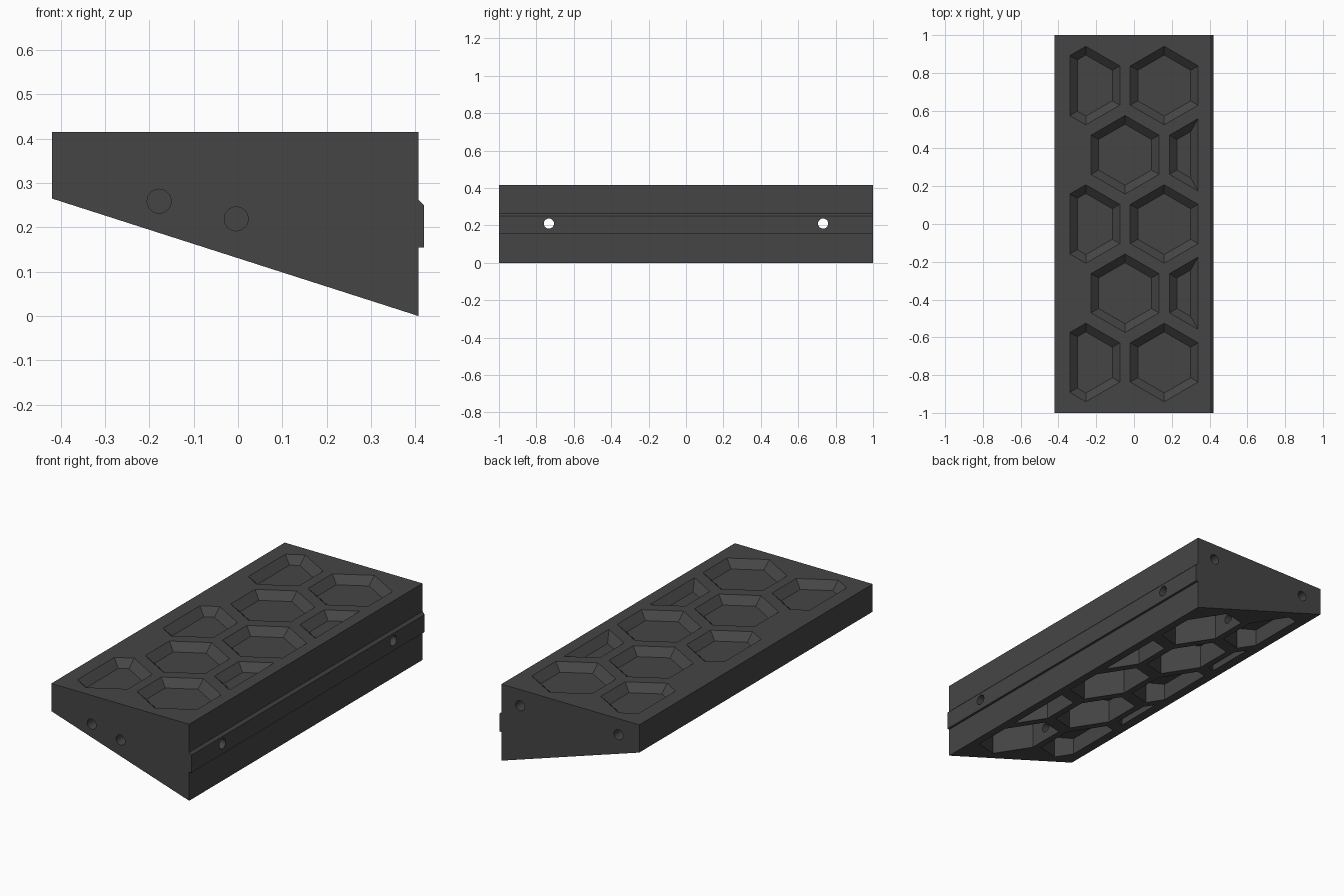
import bpy, bmesh, math
from mathutils import Vector, Matrix

if "Cube" in bpy.data.objects:
    bpy.data.objects.remove(bpy.data.objects["Cube"])

TOP = 0.415        # height of the upper deck
APO = 0.18         # apothem of a hexagonal pocket
LIMIT = 0.34       # pockets are cut off at this x
FLOOR, CEILING = 0.375, 0.33

mat = bpy.data.materials.new("dark_grey")
mat.diffuse_color = (0.06, 0.06, 0.06, 1)
mat.use_nodes = True
mat.node_tree.nodes["Principled BSDF"].inputs["Base Color"].default_value = mat.diffuse_color


def new_object(name, bm):
    bmesh.ops.recalc_face_normals(bm, faces=bm.faces)
    me = bpy.data.meshes.new(name)
    bm.to_mesh(me)
    bm.free()
    me.materials.append(mat)
    ob = bpy.data.objects.new(name, me)
    bpy.context.collection.objects.link(ob)
    return ob


def clip(poly, n, d):
    """Keep the part of a convex polygon where p.n <= d."""
    out = []
    for i, a in enumerate(poly):
        b = poly[(i + 1) % len(poly)]
        da, db = a.dot(n) - d, b.dot(n) - d
        if da <= 1e-6:
            out.append(a)
        if (da < -1e-6 and db > 1e-6) or (da > 1e-6 and db < -1e-6):
            out.append(a.lerp(b, da / (da - db)))
    return out


def pocket_outline(cx, cy, inset):
    """Hexagon clipped at the side limits, with every edge moved in."""
    poly = [Vector((cx + x, cy + y)) for x, y in ((-1, -1), (1, -1), (1, 1), (-1, 1))]
    for k in range(6):
        n = Vector((math.cos(k * math.pi / 3), math.sin(k * math.pi / 3)))
        poly = clip(poly, n, n.dot(Vector((cx, cy))) + APO - inset)
    for s in (-1, 1):
        poly = clip(poly, Vector((s, 0)), LIMIT - inset)
    return poly


def add_hull(bm, rings):
    """Closed solid between outlines given as (outline, z)."""
    part = bmesh.new()
    for poly, z in rings:
        for p in poly:
            part.verts.new((p.x, p.y, z))
    bmesh.ops.remove_doubles(part, verts=part.verts, dist=1e-4)
    bmesh.ops.convex_hull(part, input=part.verts)
    bmesh.ops.delete(part, geom=[v for v in part.verts if not v.link_faces], context='VERTS')
    bmesh.ops.dissolve_limit(part, angle_limit=0.01, verts=part.verts, edges=part.edges)
    bmesh.ops.recalc_face_normals(part, faces=part.faces)
    me = bpy.data.meshes.new("temp")
    part.to_mesh(me)
    part.free()
    bm.from_mesh(me)
    bpy.data.meshes.remove(me)


def add_hole(bm, centre, axis, length, radius=0.027):
    rot = Vector(axis).to_track_quat('Z', 'Y').to_matrix().to_4x4()
    bmesh.ops.create_cone(bm, cap_ends=True, segments=32, radius1=radius, radius2=radius,
                          depth=length, matrix=Matrix.Translation(centre) @ rot)


# Wedge body with a ridge along its tall side
profile = [(-0.42, TOP), (-0.42, 0.265), (0.407, 0), (0.407, 0.155), (0.42, 0.155),
           (0.42, 0.25), (0.407, 0.263), (0.407, TOP)]
bm = bmesh.new()
face = bm.faces.new([bm.verts.new((x, -1, z)) for x, z in profile])
ext = bmesh.ops.extrude_face_region(bm, geom=[face])
bmesh.ops.translate(bm, vec=(0, 2, 0),
                    verts=[g for g in ext["geom"] if isinstance(g, bmesh.types.BMVert)])
body = new_object("wedge_body", bm)

# Staggered pocket layout
centres = []
for row in range(-2, 3):
    xs = (0.16, -0.255) if row % 2 == 0 else (0.3675, -0.0475, -0.4625)
    centres += [(x, row * 0.3665) for x in xs]

# Shallow tapered pockets on top, deep straight pockets underneath
upper, lower = bmesh.new(), bmesh.new()
depth = TOP - FLOOR
for cx, cy in centres:
    if cx > -0.4:
        add_hull(upper, [(pocket_outline(cx, cy, -0.01), TOP + 0.01),
                         (pocket_outline(cx, cy, depth), FLOOR)])
    outline = pocket_outline(cx, cy, 0)
    add_hull(lower, [(outline, -0.1), (outline, CEILING)])

# Through holes from the ridge, blind holes in both ends
holes = bmesh.new()
for y in (-0.733, 0.733):
    add_hole(holes, (0, y, 0.21), (1, 0, 0), 1.0)
for x, z in ((-0.178, 0.259), (-0.004, 0.219)):
    add_hole(holes, (x, -1, z), (0, 1, 0), 0.14)
for x in (-0.295, 0.295):
    add_hole(holes, (x, 1, 0.328), (0, 1, 0), 0.14)

cutters = [new_object("upper_pocket_cutter", upper),
           new_object("lower_pocket_cutter", lower),
           new_object("hole_cutter", holes)]
for c in cutters:
    c.hide_render = True
    mod = body.modifiers.new(c.name, 'BOOLEAN')
    mod.operation = 'DIFFERENCE'
    mod.solver = 'EXACT'
    mod.object = c

# Bake the cuts and drop the cutters
dg = bpy.context.evaluated_depsgraph_get()
result = bpy.data.meshes.new_from_object(body.evaluated_get(dg))
body.modifiers.clear()
body.data = result
for c in cutters:
    bpy.data.objects.remove(c)
bpy.context.view_layer.objects.active = body
body.select_set(True)
bpy.ops.object.shade_smooth_by_angle(angle=math.radians(25))
